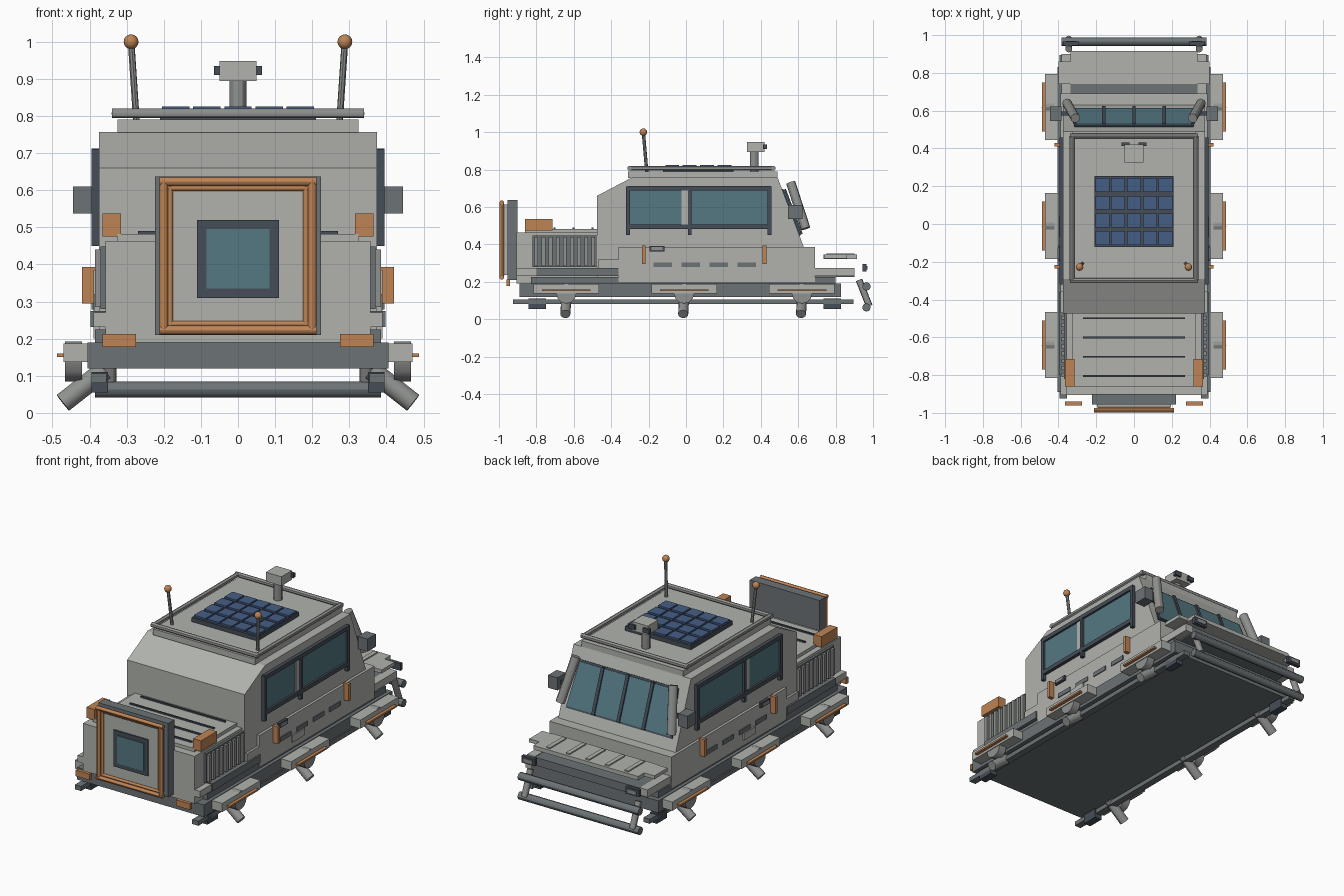
import bpy, bmesh, math
from mathutils import Vector

cube = bpy.data.objects.get("Cube")
if cube:
    bpy.data.objects.remove(cube)


def material(name, r, g, b):
    m = bpy.data.materials.new(name)
    m.use_nodes = True
    m.diffuse_color = (r, g, b, 1)
    m.node_tree.nodes["Principled BSDF"].inputs["Base Color"].default_value = (r, g, b, 1)
    return m


HULL = material("hull grey", .44, .45, .42)
MID = material("steel grey", .15, .17, .18)
DARK = material("charcoal", .06, .075, .095)
ORANGE = material("orange trim", .52, .23, .09)
GLASS = material("teal glass", .09, .19, .23)
SOLAR = material("solar blue", .06, .11, .23)
METAL = material("pale metal", .28, .29, .28)


def finish(name, bm, mat, smooth=False):
    bmesh.ops.recalc_face_normals(bm, faces=bm.faces)
    me = bpy.data.meshes.new(name)
    bm.to_mesh(me)
    bm.free()
    me.materials.append(mat)
    ob = bpy.data.objects.new(name, me)
    bpy.context.collection.objects.link(ob)
    if smooth:
        bpy.ops.object.select_all(action='DESELECT')
        ob.select_set(True)
        bpy.context.view_layer.objects.active = ob
        bpy.ops.object.shade_smooth_by_angle()
    return ob


def hull_of(name, points, mat):
    bm = bmesh.new()
    for p in points:
        bm.verts.new(p)
    bmesh.ops.convex_hull(bm, input=bm.verts)
    bmesh.ops.dissolve_limit(bm, angle_limit=.01, verts=bm.verts, edges=bm.edges)
    return finish(name, bm, mat)


def box(name, x, y, z, mat):
    return hull_of(name, [(a, b, c) for a in x for b in y for c in z], mat)


def pair(name, x, y, z, mat):
    for side, s in (("left", 1), ("right", -1)):
        box(f"{side}_{name}", (s * x[0], s * x[1]), y, z, mat)


def prism(name, profile, half, mat):
    """Side profile of (y, z) points, extruded across the width."""
    bm = bmesh.new()
    f = bm.faces.new([bm.verts.new((-half, y, z)) for y, z in profile])
    new = bmesh.ops.extrude_face_region(bm, geom=[f])["geom"]
    bmesh.ops.translate(bm, vec=(2 * half, 0, 0),
                        verts=[v for v in new if isinstance(v, bmesh.types.BMVert)])
    return finish(name, bm, mat)


def tube(name, a, b, r, mat, sides=12):
    a, b = Vector(a), Vector(b)
    bm = bmesh.new()
    bmesh.ops.create_cone(bm, cap_ends=True, segments=sides, radius1=r, radius2=r, depth=(b - a).length)
    ob = finish(name, bm, mat, True)
    ob.location = (a + b) / 2
    ob.rotation_euler = (b - a).to_track_quat('Z', 'Y').to_euler()
    return ob


def tube_pair(name, a, b, r, mat):
    for side, s in (("left", 1), ("right", -1)):
        tube(f"{side}_{name}", (s * a[0], a[1], a[2]), (s * b[0], b[1], b[2]), r, mat)


# Chassis and underside rails
box("chassis", (-.405, .405), (-.89, .83), (.12, .19), MID)
box("chassis_top", (-.385, .385), (-.83, .8), (.19, .225), MID)
pair("under_rail", (.355, .395), (-.925, .895), (.08, .106), MID)
for n, y in (("front", -.795), ("rear", .783)):
    pair(n + "_rail_block", (.35, .395), (y - .047, y + .047), (.055, .11), DARK)

# Main body
box("nose", (-.357, .357), (-.905, -.46), (.19, .463), HULL)
prism("cabin", [(-.475, .22), (-.475, .66), (-.29, .757), (.49, .757),
                (.63, .385), (.63, .22)], .375, HULL)
box("lower_cabin", (-.39, .39), (-.36, .69), (.2, .385), HULL)
pair("cabin_corner", (.36, .388), (-.47, -.36), (.27, .32), HULL)
pair("side_step", (.355, .397), (-.8, -.36), (.232, .275), MID)
pair("step_end", (.35, .39), (-.905, -.8), (.232, .27), HULL)

# Nose top and side vents
box("nose_lid", (-.325, .325), (-.86, -.475), (.46, .482), HULL)
for i in range(4):
    y = -.805 + i * .102
    box(f"lid_strip_{i}", (-.27, .27), (y - .005, y + .005), (.48, .49), DARK)
pair("vent_panel", (.35, .37), (-.82, -.472), (.28, .448), MID)
for i in range(9):
    y = -.8 + i * .038
    pair(f"vent_slat_{i}", (.365, .385), (y - .01, y + .01), (.285, .44), METAL)
pair("nose_light", (.315, .365), (-.86, -.715), (.475, .537), ORANGE)
pair("front_marker", (.275, .365), (-.96, -.94), (.177, .212), ORANGE)

# Front hatch
HZ = .423
box("hatch_back", (-.223, .223), (-.955, -.9), (.21, .637), MID)
box("hatch_panel", (-.195, .195), (-.972, -.95), (.235, .612), HULL)
for n, r, w, y in (("outer", .012, .2, -.985), ("inner", .008, .183, -.975)):
    for s in (-1, 1):
        tube(f"hatch_{n}_side_{s}", (s * w, y, HZ - w - .004), (s * w, y, HZ + w + .004), r, ORANGE)
        tube(f"hatch_{n}_bar_{s}", (-w - r, y, HZ + s * w), (w + r, y, HZ + s * w), r, ORANGE)
box("hatch_window_frame", (-.11, .11), (-.98, -.97), (.31, .52), DARK)
box("hatch_window", (-.085, .085), (-.984, -.975), (.335, .495), GLASS)

# Roof, rail, solar panel
box("roof", (-.325, .325), (-.31, .49), (.755, .79), HULL)
for s in (-1, 1):
    tube(f"roof_rail_side_{s}", (s * .328, -.3, .807), (s * .328, .465, .807), .013, METAL)
    tube(f"roof_rail_end_{s}", (-.34, .083 + s * .383, .807), (.34, .083 + s * .383, .807), .013, METAL)
box("solar_base", (-.21, .21), (-.122, .255), (.785, .815), DARK)
for i in range(5):
    for j in range(4):
        x, y = (i - 2) * .084, .066 + (j - 1.5) * .093
        box(f"solar_cell_{i}_{j}", (x - .037, x + .037), (y - .037, y + .037), (.814, .825), SOLAR)

# Aerials
for s in (-1, 1):
    tube(f"aerial_{s}", (s * .274, -.21, .79), (s * .288, -.228, 1), .009, METAL, 8)
    bm = bmesh.new()
    bmesh.ops.create_uvsphere(bm, u_segments=12, v_segments=8, radius=.02)
    finish(f"aerial_tip_{s}", bm, ORANGE, True).location = (s * .288, -.228, 1)

# Roof camera
tube("camera_post", (0, .365, .785), (0, .365, .9), .023, METAL)
box("camera_head", (-.05, .05), (.325, .42), (.895, .948), HULL)
pair("camera_lens", (.025, .065), (.412, .432), (.91, .935), DARK)

# Side windows
pair("side_window_front", (.37, .383), (-.3, -.025), (.505, .695), GLASS)
pair("side_window_rear", (.37, .383), (.03, .45), (.505, .695), GLASS)
pair("window_pillar", (.37, .387), (-.025, .01), (.505, .695), HULL)
for n, z in (("sill", .495), ("header", .7)):
    pair("window_" + n, (.37, .395), (-.31, .455), (z - .012, z + .012), DARK)
for i, y in enumerate((-.31, .02, .447)):
    pair(f"window_post_{i}", (.37, .395), (y - .01, y + .01), (.45, .71), DARK)


# Windscreen on the sloping rear face
def on_slope(x, z, out):
    return (x, .49 + (.757 - z) * .376 + out * .937, z + out * .35)


def slope_plate(name, x0, x1, x2, x3, z0, z1, thick, mat):
    pts = [on_slope(x, z, o) for o in (-.01, thick)
           for x, z in ((x0, z0), (x1, z0), (x2, z1), (x3, z1))]
    hull_of(name, pts, mat)


slope_plate("windscreen_frame", -.34, .34, -.315, .315, .445, .695, .006, DARK)
slope_plate("windscreen", -.33, .33, -.305, .305, .455, .685, .012, GLASS)
for i, x in enumerate((-.16, 0, .16)):
    slope_plate(f"windscreen_bar_{i}", x - .009, x + .009, x - .009, x + .009, .45, .69, .02, DARK)
tube_pair("windscreen_pillar", (.31, .56, .73), (.355, .64, .485), .025, METAL)
pair("mirror_arm", (.34, .4), (.575, .595), (.565, .585), DARK)
pair("mirror", (.385, .445), (.545, .622), (.537, .61), MID)

# Body side trim
for i, y in enumerate((-.226, .42)):
    pair(f"grab_handle_{i}", (.385, .42), (y - .01, y + .01), (.295, .393), ORANGE)
pair("side_badge", (.385, .4), (-.195, -.115), (.363, .392), DARK)
pair("side_badge_face", (.39, .404), (-.185, -.125), (.37, .385), METAL)
for i in range(4):
    y = -.125 + i * .15
    pair(f"side_slot_{i}", (.385, .395), (y - .05, y + .05), (.278, .303), MID)
pair("side_hatch", (.385, .398), (-.07, .04), (.235, .275), HULL)

# Side pods with legs
for n, y in (("front", -.64), ("middle", -.01), ("rear", .62)):
    pair(n + "_pod", (.39, .47), (y - .175, y + .175), (.137, .187), HULL)
    pair(n + "_pod_stripe", (.465, .488), (y - .13, y + .13), (.15, .16), ORANGE)
    tube_pair(n + "_leg_hub", (.42, y, .138), (.466, y, .138), .054, METAL)
    tube_pair(n + "_leg", (.36, y, .115), (.472, y - .005, .027), .027, METAL)

# Rear deck
box("rear_plate", (-.335, .335), (.735, .915), (.322, .345), HULL)
for i in range(5):
    x = (i - 2) * .125
    box(f"rear_plate_rib_{i}", (x - .012, x + .012), (.75, .9), (.343, .352), HULL)
pair("rear_plate_block", (.325, .4), (.74, .86), (.325, .345), HULL)
box("rear_bay", (-.34, .34), (.68, .9), (.225, .272), MID)
pair("rear_arm", (.335, .385), (.68, .9), (.232, .275), HULL)
pair("rear_lamp", (.29, .375), (.945, .965), (.255, .295), DARK)
pair("rear_lamp_face", (.305, .36), (.96, .97), (.265, .285), METAL)

# Rear bumper
for n, z in (("upper", .175), ("lower", .063)):
    tube(n + "_bumper_bar", (-.385, .965, z), (.385, .965, z), .022, MID)
tube_pair("bumper_strut", (.345, .925, .21), (.345, .98, .07), .018, METAL)
